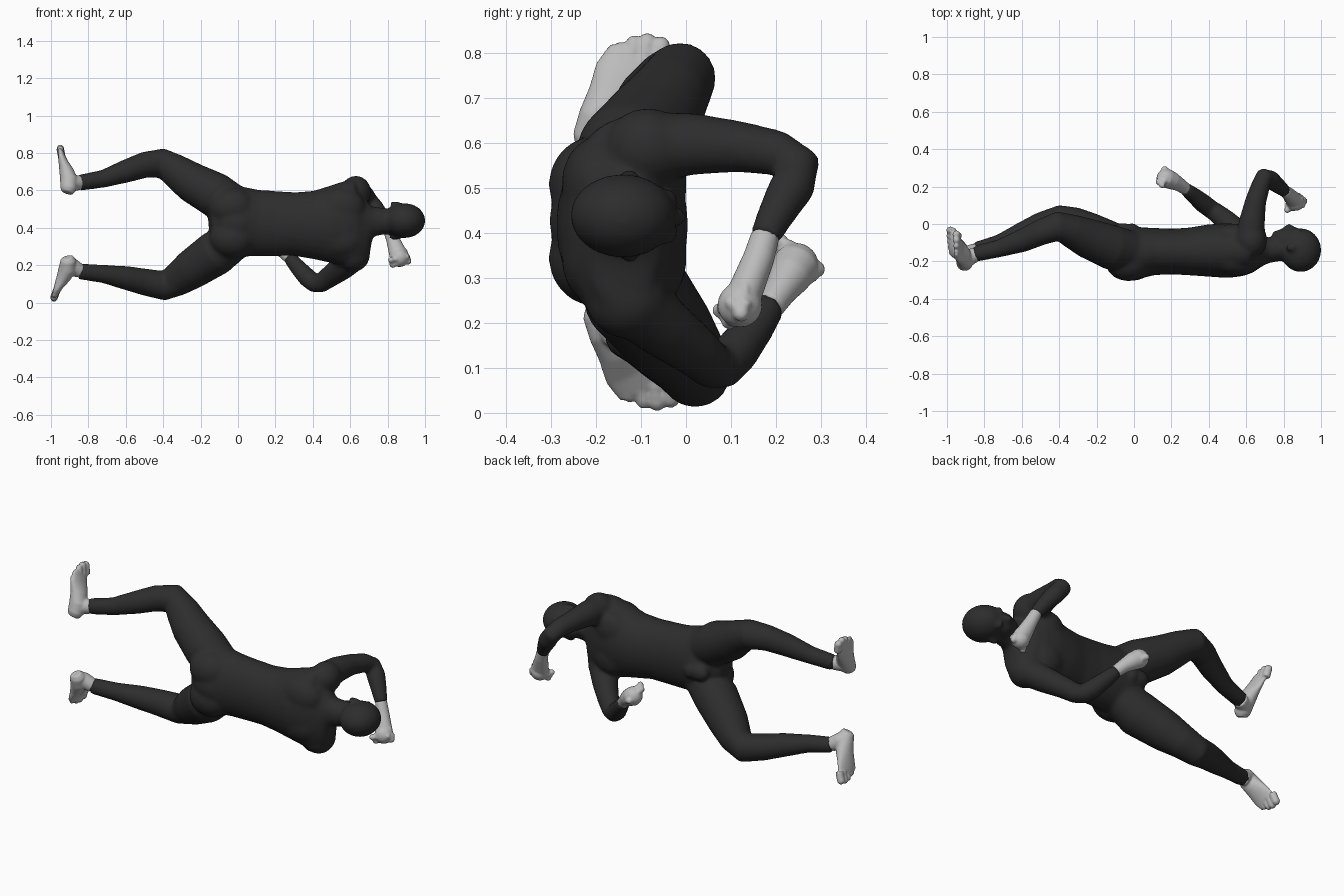
import bpy, bmesh, math
from mathutils import Vector, Matrix


def material(name, value):
    m = bpy.data.materials.new(name)
    m.diffuse_color = (value, value, value, 1)
    return m


DARK = material("charcoal", 0.026)
PALE = material("pale_grey", 0.5)


def tube(bm, pts, ref=(0, 1, 0), n=20):
    """Loft elliptical rings along points (x, y, z, radius along ref, other radius)."""
    pts = [p if len(p) == 5 else (*p, p[3]) for p in pts]
    pos = [Vector(p[:3]) for p in pts]
    rings = []
    for i, p in enumerate(pts):
        t = (pos[min(i + 1, len(pos) - 1)] - pos[max(i - 1, 0)]).normalized()
        u = Vector(ref)
        u = (u - t * u.dot(t)).normalized()
        v = t.cross(u)
        rings.append([bm.verts.new(pos[i] + u * p[3] * math.cos(a) + v * p[4] * math.sin(a))
                      for a in (2 * math.pi * k / n for k in range(n))])
    for r, s in zip(rings, rings[1:]):
        for k in range(n):
            bm.faces.new((r[k], r[(k + 1) % n], s[(k + 1) % n], s[k]))
    bm.faces.new(rings[0][::-1])
    bm.faces.new(rings[-1])


def blob(bm, c, r):
    r = r if isinstance(r, tuple) else (r, r, r)
    bmesh.ops.create_uvsphere(bm, u_segments=20, v_segments=12, radius=1,
                              matrix=Matrix.Translation(c) @ Matrix.Diagonal((*r, 1)))


def finish(bm, name, mat, voxel, rounds):
    """Fuse the overlapping volumes into one smooth skin."""
    bmesh.ops.recalc_face_normals(bm, faces=bm.faces)
    me = bpy.data.meshes.new(name)
    bm.to_mesh(me)
    bm.free()
    me.materials.append(mat)
    ob = bpy.data.objects.new(name, me)
    bpy.context.collection.objects.link(ob)
    rm = ob.modifiers.new("fuse", 'REMESH')
    rm.mode = 'VOXEL'
    rm.voxel_size = voxel
    rm.use_smooth_shade = True
    sm = ob.modifiers.new("soften", 'SMOOTH')
    sm.factor = 0.5
    sm.iterations = rounds


# ---- suited body ----
body = bmesh.new()

# trunk and neck
tube(body, [(-.15, -.17, .42, .07, .08), (-.08, -.16, .425, .125, .16), (0, -.157, .435, .142, .19),
            (.1, -.147, .425, .127, .178), (.2, -.147, .422, .122, .174), (.3, -.147, .42, .128, .17),
            (.4, -.142, .415, .14, .182), (.5, -.142, .418, .147, .208), (.58, -.142, .42, .137, .232),
            (.635, -.142, .422, .118, .235), (.67, -.142, .426, .092, .195), (.695, -.142, .432, .077, .125),
            (.72, -.14, .433, .068, .08), (.82, -.13, .436, .061, .066)], n=28)
for z in (.345, .508):
    blob(body, (-.03, -.2, z), (.125, .106, .108))      # buttocks
    blob(body, (.53, -.06, z), (.1, .062, .1))          # chest
    blob(body, (.55, -.2, z), (.13, .077, .105))        # shoulder blades
blob(body, (-.01, -.2, .427), (.12, .105, .11))         # sacrum
blob(body, (-.06, -.03, .42), (.06, .035, .045))        # groin
blob(body, (-.01, -.04, .42), (.04, .045, .05))

# head
blob(body, (.892, -.14, .438), (.11, .118, .093))
blob(body, (.82, -.088, .436), (.085, .068, .067))
blob(body, (.77, -.06, .436), (.034, .028, .038))
tube(body, [(.865, -.03, .436, .012), (.825, -.012, .436, .018), (.812, -.025, .436, .015)], (0, 0, 1))
for s in (-1, 1):
    blob(body, (.84, -.125, .438 + s * .09), (.034, .02, .014))
    blob(body, (.872, -.04, .436 + s * .035), (.016, .022, .03))

# legs
tube(body, [(.02, -.15, .50, .1), (-.12, -.125, .575, .121), (-.25, -.075, .645, .107),
            (-.34, -.035, .708, .089), (-.41, -.012, .746, .08), (-.5, -.045, .736, .07),
            (-.6, -.09, .702, .062), (-.72, -.13, .662, .048), (-.85, -.16, .64, .043)])
tube(body, [(.02, -.15, .36, .1), (-.12, -.11, .264, .121), (-.25, -.04, .176, .107),
            (-.33, .005, .12, .089), (-.395, .022, .09, .08), (-.5, -.01, .11, .072),
            (-.6, -.055, .132, .064), (-.72, -.105, .153, .049), (-.85, -.14, .167, .043)])

# arms
blob(body, (.63, -.085, .59), (.082, .095, .088))
blob(body, (.618, -.13, .257), (.088, .095, .092))
tube(body, [(.62, -.09, .59, .08), (.632, .02, .598, .069), (.65, .12, .592, .057), (.677, .205, .577, .051),
            (.695, .252, .55, .049), (.73, .237, .505, .051), (.77, .205, .45, .043), (.808, .174, .39, .034)],
     (1, 0, 0))
tube(body, [(.62, -.12, .25, .08), (.56, -.05, .19, .069), (.49, .02, .138, .058), (.44, .06, .103, .052),
            (.41, .08, .102, .05), (.37, .11, .134, .051), (.32, .152, .188, .044), (.275, .188, .24, .036)],
     (0, 0, 1))
finish(body, "suited_body", DARK, .0105, 8)


# ---- bare feet ----
def foot(name, ankle, place):
    bm = bmesh.new()

    def put(x, y, z, *r):
        return (*place(x, y, z), *r)
    # heel, arch and ball
    tube(bm, [put(-.912, -.222, .587, .026, .03), put(-.907, -.215, .605, .04, .042),
              put(-.903, -.192, .65, .05, .048), put(-.916, -.165, .70, .056, .039),
              put(-.934, -.142, .75, .065, .025), put(-.944, -.116, .79, .062, .017)])
    # ankle
    tube(bm, [(*ankle, .039), put(-.882, -.18, .64, .044), put(-.908, -.2, .632, .044)])
    # toes, largest toward the front of the body
    for k, tip in enumerate((.826, .836, .833, .82, .795)):
        y, r = -.056 - .03 * k, .021 - .002 * k
        tube(bm, [put(-.94, y - .008, tip - .06, r), put(-.949, y, tip - .01, r)], n=12)
        blob(bm, place(-.95, y, tip - .01), r)
    finish(bm, name, PALE, .006, 3)


foot("left_foot", (-.843, -.16, .64), lambda x, y, z: (x, y, z))
foot("right_foot", (-.843, -.14, .167),
     lambda x, y, z: (x - .15 * max(0, z - .6), y + .022, .012 + (.838 - z) * .92))


# ---- bare fists ----
def fist(name, path, ref, row, curl, thumb):
    bm = bmesh.new()
    tube(bm, path, ref)
    c, row, curl = Vector(path[-1][:3]), Vector(row), Vector(curl)
    blob(bm, c, .05)
    # curled fingers side by side
    for k in range(4):
        base = c + row * (k - 1.5) * .029
        a, b = base + curl * .03, base + curl * .014 + Vector(thumb) * .032
        tube(bm, [(*base, .017), (*a, .0175), (*b, .016)], row, 12)
        blob(bm, a, .0185)
        blob(bm, b, .0165)
    # thumb across the fingers
    t = c + Vector(thumb) * .04
    tube(bm, [(*(c - curl * .03 + row * .035), .018), (*(t + row * .025), .016), (*(t - row * .012), .013)],
         curl, 12)
    finish(bm, name, PALE, .006, 2)


fist("left_fist", [(.804, .177, .396, .032), (.825, .162, .345, .035), (.845, .14, .29, .044, .038),
                   (.864, .12, .24, .052, .042)],
     (1, 0, 0), (.93, .3, .2), (.15, -.35, -.92), (-.2, -.85, .3))
fist("right_fist", [(.278, .186, .237, .033), (.245, .21, .272, .037), (.208, .23, .303, .047),
                    (.17, .245, .328, .053)],
     (0, 0, 1), (.35, .75, -.56), (-.72, .45, .52), (.2, -.35, .8))
